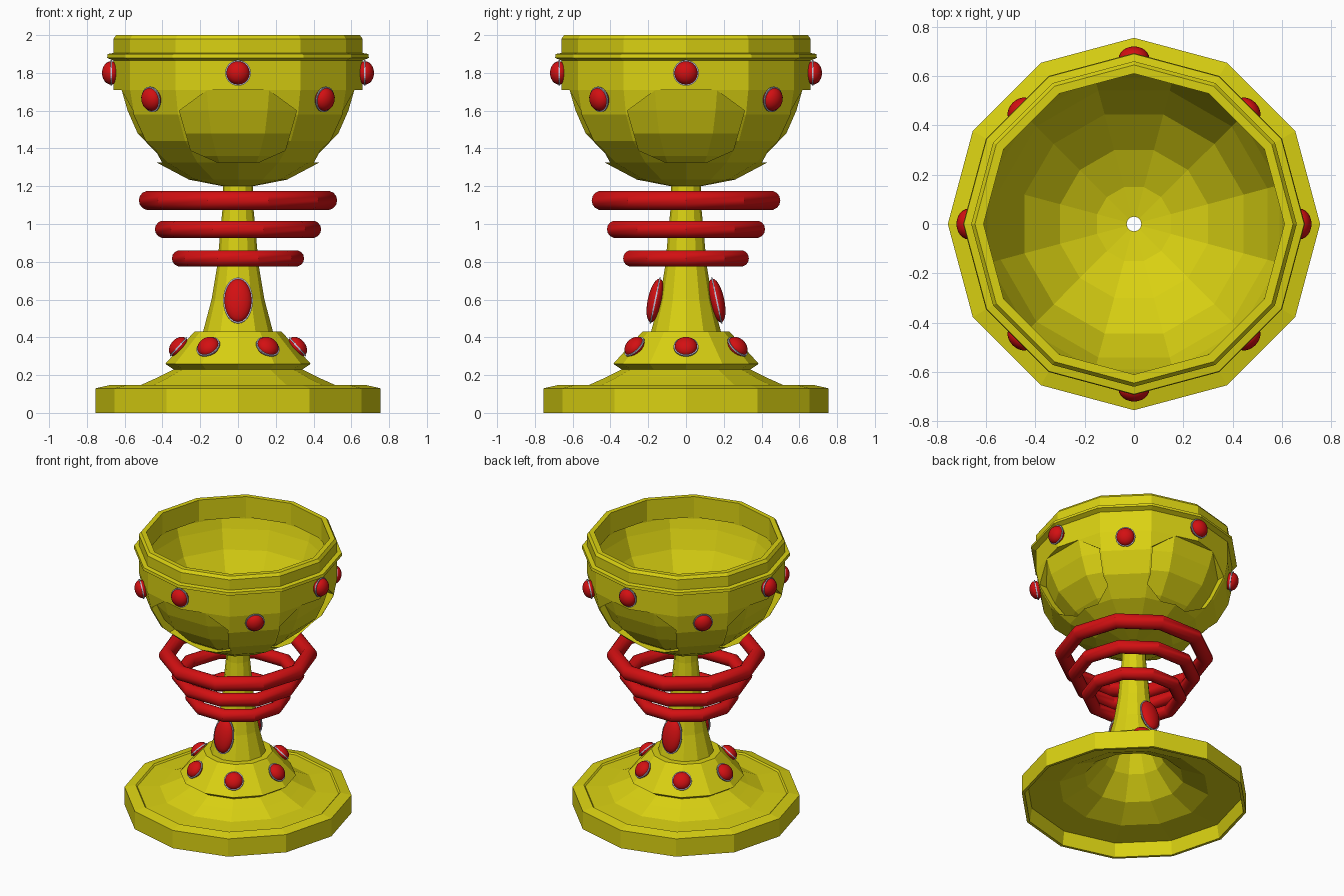
import bpy, bmesh
from math import sin, cos, pi, radians
from mathutils import Vector, Matrix

cube = bpy.data.objects.get("Cube")
if cube:
    bpy.data.objects.remove(cube, do_unlink=True)


def material(name, rgb):
    m = bpy.data.materials.new(name)
    m.use_nodes = True
    m.diffuse_color = (*rgb, 1)
    m.node_tree.nodes["Principled BSDF"].inputs["Base Color"].default_value = (*rgb, 1)
    return m


GOLD = material("yellow gold", (0.7, 0.64, 0.006))
RED = material("ruby red", (0.65, 0.005, 0.006))
PALE = material("pale setting", (0.55, 0.55, 0.7))


def finish(bm, name, mat, smooth=False):
    bmesh.ops.recalc_face_normals(bm, faces=bm.faces[:])
    me = bpy.data.meshes.new(name)
    for f in bm.faces:
        f.smooth = smooth
    bm.to_mesh(me)
    bm.free()
    me.materials.append(mat)
    ob = bpy.data.objects.new(name, me)
    bpy.context.collection.objects.link(ob)
    return ob


def lathe(name, profile, turn=0.0, loop=False, sides=12):
    """Turn a profile of (radius, height) points; ends are capped unless it loops."""
    bm = bmesh.new()
    rows = []
    for r, z in profile:
        angles = [turn + 2 * pi * i / sides for i in range(sides)]
        rows.append([bm.verts.new((r * cos(a), r * sin(a), z)) for a in angles])
    pairs = list(zip(rows, rows[1:]))
    if loop:
        pairs.append((rows[-1], rows[0]))
    else:
        bm.faces.new(rows[0])
        bm.faces.new(rows[-1])
    for a, b in pairs:
        for i in range(sides):
            j = (i + 1) % sides
            bm.faces.new((a[i], a[j], b[j], b[i]))
    return finish(bm, name, GOLD)


def cut(target, cutter):
    """Subtract the cutter, bake the result and remove the cutter."""
    mod = target.modifiers.new("cut", "BOOLEAN")
    mod.operation = "DIFFERENCE"
    mod.solver = "EXACT"
    mod.object = cutter
    bpy.context.view_layer.update()
    graph = bpy.context.evaluated_depsgraph_get()
    baked = bpy.data.meshes.new_from_object(target.evaluated_get(graph))
    target.modifiers.clear()
    target.data = baked
    bpy.data.objects.remove(cutter, do_unlink=True)


# Goblet body: foot, collar, stem, bowl and rim, with a bore down the middle
foot = [(0.755, 0), (0.755, 0.13), (0.68, 0.147), (0.67, 0.137), (0.52, 0.145),
        (0.42, 0.19), (0.34, 0.23)]
collar = [(0.385, 0.26), (0.24, 0.42), (0.23, 0.43)]
stem = [(0.185, 0.43), (0.14, 0.6), (0.11, 0.78), (0.09, 1.0), (0.08, 1.1), (0.08, 1.2)]
bowl = [(0.26, 1.235), (0.43, 1.325), (0.56, 1.44), (0.635, 1.58), (0.66, 1.71), (0.66, 1.865)]
rim = [(0.693, 1.88), (0.69, 1.9), (0.66, 1.905), (0.66, 1.98), (0.645, 2.0),
       (0.61, 2.0), (0.61, 1.84)]
underside = [(0.03, 1.84), (0.03, 1.0), (0.09, 0.65), (0.14, 0.45), (0.2, 0.33),
             (0.33, 0.19), (0.5, 0.11), (0.72, 0.1), (0.735, 0)]
goblet = lathe("goblet_body", foot + collar + stem + bowl + rim + underside, loop=True)

# Hollow of the bowl, its facets turned half a side
hollow = lathe("bowl_hollow", [(0.028, 1.25), (0.155, 1.27), (0.31, 1.34), (0.46, 1.47),
                               (0.56, 1.64), (0.61, 1.77), (0.63, 1.84), (0.63, 1.85)],
               turn=pi / 12)
cut(goblet, hollow)

# Four sunken panels around the bowl
half = [(0.105, 1.325), (0.25, 1.39), (0.31, 1.6), (0.16, 1.71)]
outline = half + [(-x, z) for x, z in reversed(half)]
for k in range(4):
    bm = bmesh.new()
    face = bm.faces.new([bm.verts.new((x, -0.35, z)) for x, z in outline])
    new = bmesh.ops.extrude_face_region(bm, geom=[face])["geom"]
    bmesh.ops.translate(bm, vec=(0, -0.5, 0),
                        verts=[v for v in new if isinstance(v, bmesh.types.BMVert)])
    bmesh.ops.rotate(bm, cent=(0, 0, 0), matrix=Matrix.Rotation(k * pi / 2, 3, "Z"),
                     verts=bm.verts[:])
    panel = finish(bm, "panel_cutter", GOLD)
    core = lathe("panel_floor", [(0.2, 1.2), (0.31, 1.28), (0.43, 1.36), (0.55, 1.48),
                                 (0.605, 1.6), (0.638, 1.71), (0.64, 1.8)], turn=pi / 12)
    cut(panel, core)
    cut(goblet, panel)
for f in goblet.data.polygons:
    f.use_smooth = False


# Floating rings around the stem
def ring(name, z, outer, tube, sides=10, around=14):
    bpy.ops.mesh.primitive_torus_add(major_segments=sides, minor_segments=around,
                                     major_radius=outer - tube, minor_radius=tube,
                                     location=(0, 0, z))
    ob = bpy.context.object
    ob.name = name
    ob.data.materials.append(RED)
    bpy.ops.object.shade_smooth_by_angle(angle=radians(30))


ring("upper_ring", 1.125, 0.525, 0.051)
ring("middle_ring", 0.972, 0.44, 0.046)
ring("lower_ring", 0.818, 0.35, 0.044)


# Gems, each on a thin pale setting
def gem(name, angle, radius, z, tilt, size):
    a, t = radians(angle), radians(tilt)
    normal = Vector((cos(a) * cos(t), sin(a) * cos(t), sin(t)))
    place = (Matrix.Translation((radius * cos(a), radius * sin(a), z))
             @ normal.to_track_quat("Z", "Y").to_matrix().to_4x4())
    w, h, d = size
    bm = bmesh.new()
    bmesh.ops.create_uvsphere(bm, u_segments=20, v_segments=12, radius=1,
                              matrix=place @ Matrix.Diagonal((w, h, d, 1)))
    finish(bm, name, RED, smooth=True)
    bm = bmesh.new()
    bmesh.ops.create_cone(bm, cap_ends=True, segments=24, radius1=1, radius2=1, depth=1,
                          matrix=place @ Matrix.Diagonal((w + 0.006, h + 0.006, 0.008, 1)))
    finish(bm, name + "_setting", PALE)


for k in range(4):
    gem("bowl_high_gem", 90 * k, 0.672, 1.8, 0, (0.062, 0.062, 0.048))
    gem("bowl_low_gem", 45 + 90 * k, 0.65, 1.66, -10, (0.06, 0.062, 0.045))
for k in range(6):
    gem("collar_gem", 60 * k, 0.315, 0.35, 42, (0.06, 0.06, 0.042))
for name, angle in (("front_stem_gem", -90), ("back_stem_gem", 90)):
    gem(name, angle, 0.163, 0.595, 12, (0.073, 0.118, 0.04))
